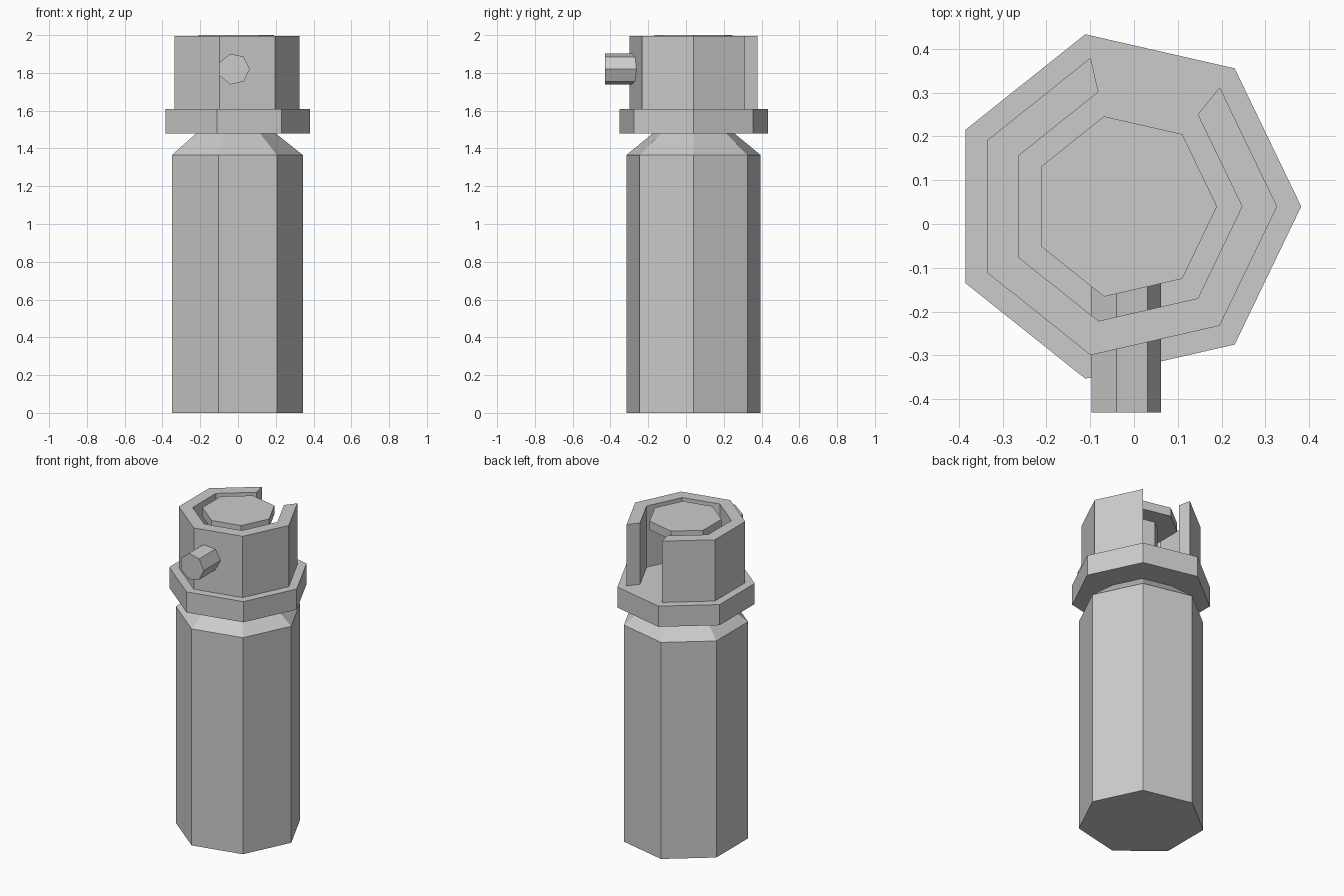
import bpy, bmesh, math

if "Cube" in bpy.data.objects:
    bpy.data.objects.remove(bpy.data.objects["Cube"])

SIDES = 7
CX, CY = -0.0215, 0.04


def corner(r, i):
    a = 2 * math.pi * i / SIDES
    return r * math.cos(a), r * math.sin(a)


def finish(name, bm):
    bmesh.ops.recalc_face_normals(bm, faces=bm.faces)
    mesh = bpy.data.meshes.new(name)
    bm.to_mesh(mesh)
    bm.free()
    obj = bpy.data.objects.new(name, mesh)
    bpy.context.collection.objects.link(obj)
    obj.location = (CX, CY, 0)
    return obj


def lathe(name, profile):
    """Seven-sided solid from (radius, z) pairs."""
    bm = bmesh.new()
    rings = [[bm.verts.new((*corner(r, i), z)) for i in range(SIDES)] for r, z in profile]
    for a, b in zip(rings, rings[1:]):
        for i in range(SIDES):
            j = (i + 1) % SIDES
            bm.faces.new((a[i], a[j], b[j], b[i]))
    bm.faces.new(rings[0])
    bm.faces.new(rings[-1])
    return finish(name, bm)


# Can body with sloped shoulder, and the wide collar above it
lathe("can_body", [(0.3645, 0), (0.3645, 1.365), (0.221, 1.48)])
lathe("collar", [(0.403, 1.48), (0.403, 1.61)])

# Push button on its thin stem
lathe("button", [(0.211, 1.945), (0.211, 2.0)])
lathe("button_stem", [(0.096, 1.61), (0.096, 1.945)])

# Guard wall around the button, with one side left open at the back
bm = bmesh.new()
sections = []
for i in range(2, SIDES + 2):
    sections.append([bm.verts.new((*corner(r, i), z))
                     for r, z in ((0.348, 1.61), (0.348, 1.996), (0.268, 1.996), (0.268, 1.61))])
for a, b in zip(sections, sections[1:]):
    for k in range(4):
        n = (k + 1) % 4
        bm.faces.new((a[k], a[n], b[n], b[k]))
bm.faces.new(sections[0])
bm.faces.new(sections[-1])
finish("guard_wall", bm)

# Nozzle running forward from the stem through the guard wall
nozzle = lathe("nozzle", [(0.0835, 0), (0.0835, 0.43 + CY)])
nozzle.rotation_euler = (math.pi / 2, 0, 0)
nozzle.location = (CX, CY, 1.82)
